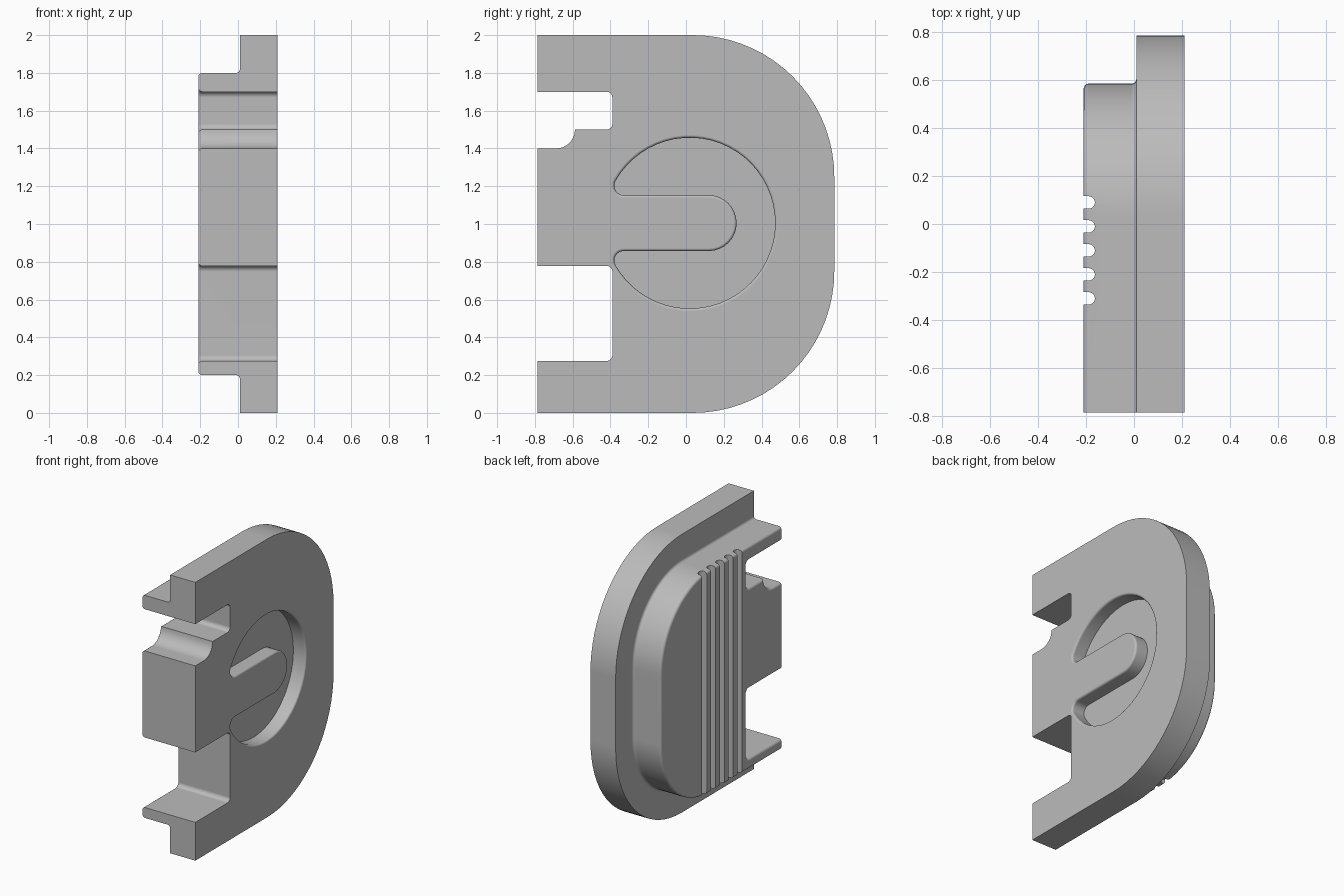
import bpy, bmesh
from math import sin, cos, asin, atan2, sqrt, radians, pi

if "Cube" in bpy.data.objects:
    bpy.data.objects.remove(bpy.data.objects["Cube"])

grey = bpy.data.materials.new("light grey")
grey.use_nodes = True
grey.diffuse_color = (0.5, 0.5, 0.5, 1)
grey.node_tree.nodes["Principled BSDF"].inputs["Base Color"].default_value = (0.5, 0.5, 0.5, 1)

FRONT, BACK, TOP = -0.785, 0.785, 2.0


def arc(cy, cz, r, start, end, steps=6):
    """Points on an arc in the y-z plane, angles in degrees."""
    angles = [radians(start + (end - start) * i / steps) for i in range(steps + 1)]
    return [(cy + r * cos(a), cz + r * sin(a)) for a in angles]


def loft(name, rings):
    """Skin a list of 3D point rings and cap both ends."""
    bm = bmesh.new()
    loops = [[bm.verts.new(p) for p in ring] for ring in rings]
    for a, b in zip(loops, loops[1:]):
        for i in range(len(a)):
            j = (i + 1) % len(a)
            bm.faces.new((a[i], a[j], b[j], b[i]))
    bm.faces.new(loops[0][::-1])
    bm.faces.new(loops[-1])
    bmesh.ops.remove_doubles(bm, verts=bm.verts, dist=1e-5)
    bmesh.ops.recalc_face_normals(bm, faces=bm.faces)
    mesh = bpy.data.meshes.new(name)
    bm.to_mesh(mesh)
    bm.free()
    mesh.materials.append(grey)
    obj = bpy.data.objects.new(name, mesh)
    bpy.context.collection.objects.link(obj)
    return obj


def outline(margin, grow):
    """D-shaped plate outline with two notches in its front edge."""
    r = 0.75 - margin
    cy = BACK - 0.75
    f, g = 0.03, grow            # notch corner fillet, notch growth
    wall = -0.39
    pts = [(FRONT, margin)]
    pts += arc(cy, 0.75, r, -90, 0, 18)
    pts += arc(cy, TOP - 0.75, r, 0, 90, 18)
    pts += [(FRONT, TOP - margin)]
    # upper notch with a coved step
    pts += [(FRONT, 1.7 + g)]
    pts += arc(wall - f, 1.7 - f, f + g, 90, 0)
    pts += arc(wall - f, 1.5 + f, f + g, 0, -90)
    pts += arc(-0.688, 1.5, 0.1 + g, -asin(g / (0.1 + g)) * 180 / pi, -90, 8)
    pts += [(FRONT, 1.4 - g)]
    # lower notch
    pts += [(FRONT, 0.778 + g)]
    pts += arc(wall - f, 0.778 - f, f + g, 90, 0)
    pts += arc(wall - f, 0.275 + f, f + g, 0, -90)
    pts += [(FRONT, 0.275 - g)]
    return pts


def at_x(x, pts):
    return [(x, y, z) for y, z in pts]


# Plate: rounded raised body, filleted into the wider flange
e = 0.02
steps = [radians(90 * i / 4) for i in range(5)]
rings = [at_x(-0.21 + e * (1 - cos(a)), outline(0.2 + e * (1 - sin(a)), e * (1 - sin(a))))
         for a in steps]
rings += [at_x(0.01 - e + e * sin(a), outline(0.2 - e * (1 - cos(a)), 0)) for a in steps]
rings += [at_x(0.01, outline(0, 0)), at_x(0.21, outline(0, 0))]
plate = loft("plate", rings)


def recess(g):
    """Circular pocket interrupted by a round-ended finger."""
    cy, cz, r, tip, half, end = 0.02, 1.005, 0.452, 0.05, 0.148, 0.12
    dz = half + tip
    dy = sqrt((r - tip) ** 2 - dz ** 2)
    a = atan2(dz, -dy) * 180 / pi
    pts = arc(cy, cz, r + g, -a, a, 48)
    pts += arc(cy - dy, cz + dz, tip + g, a, 270, 8)[1:]
    pts += arc(end, cz, half - g, 90, -90, 16)
    pts += arc(cy - dy, cz - dz, tip + g, 90, 360 - a, 8)[:-1]
    return pts


# Pocket cutter with a softened rim
s = 0.015
pocket = [at_x(0.11, recess(0))]
pocket += [at_x(0.21 - s + s * sin(a), recess(s * (1 - cos(a)))) for a in steps]
pocket += [at_x(0.23, recess(s))]
cutters = [loft("pocket_cutter", pocket)]

# Five round-bottomed grip grooves
w = 0.026
for i in range(5):
    y = 0.09 - 0.1 * i
    u = [(-0.25, y - w)]
    u += [(-0.163 - w + w * cos(radians(t)), y + w * sin(radians(t))) for t in range(-90, 91, 18)]
    u += [(-0.25, y + w)]
    cutters.append(loft("groove_cutter", [[(x, v, z) for x, v in u] for z in (0.1, 1.9)]))

bpy.context.view_layer.objects.active = plate
for c in cutters:
    c.hide_render = True
    mod = plate.modifiers.new("cut", "BOOLEAN")
    mod.operation = "DIFFERENCE"
    mod.solver = "EXACT"
    mod.object = c
    bpy.ops.object.modifier_apply(modifier=mod.name)
    bpy.data.objects.remove(c)

# Smooth curves, crisp edges
bpy.ops.object.select_all(action="DESELECT")
plate.select_set(True)
bpy.ops.object.shade_smooth_by_angle(angle=radians(30))
normals = plate.modifiers.new("flat_faces", "WEIGHTED_NORMAL")
normals.keep_sharp = True
